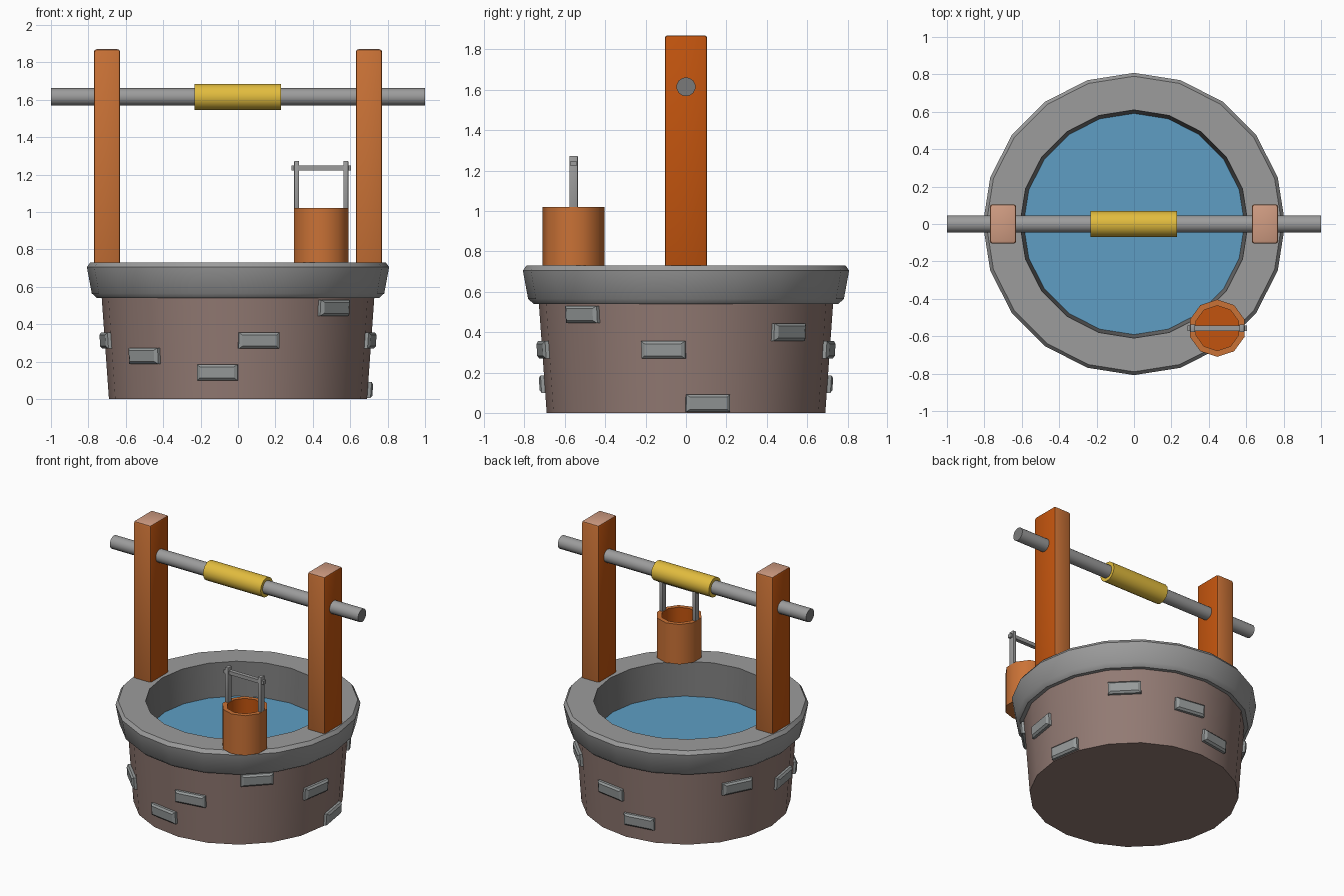
import bpy, bmesh, math
from mathutils import Vector

if "Cube" in bpy.data.objects:
    bpy.data.objects.remove(bpy.data.objects["Cube"])


def mat(name, r, g, b):
    m = bpy.data.materials.new(name)
    lin = [((c / 255 + 0.055) / 1.055) ** 2.4 for c in (r, g, b)]
    m.diffuse_color = (*lin, 1)
    m.use_nodes = True
    m.node_tree.nodes["Principled BSDF"].inputs["Base Color"].default_value = m.diffuse_color
    return m


STONE = mat("grey_stone", 156, 156, 156)
DARK = mat("dark_grey", 122, 122, 122)
WALL = mat("brown_wall", 146, 122, 115)
BRICK = mat("brick_grey", 150, 154, 154)
WOOD = mat("wood", 202, 114, 54)
DEEP = mat("deep_wood", 194, 84, 14)
END = mat("end_grain", 208, 156, 130)
WATER = mat("water_blue", 94, 158, 196)
ROPE = mat("rope_yellow", 226, 188, 62)


def finish(name, bm, mats, angle=40, rule=None):
    bmesh.ops.recalc_face_normals(bm, faces=bm.faces)
    bm.normal_update()
    if rule:
        for f in bm.faces:
            f.material_index = rule(f)
    me = bpy.data.meshes.new(name)
    bm.to_mesh(me)
    bm.free()
    for m in mats:
        me.materials.append(m)
    ob = bpy.data.objects.new(name, me)
    bpy.context.collection.objects.link(ob)
    bpy.ops.object.select_all(action='DESELECT')
    ob.select_set(True)
    bpy.context.view_layer.objects.active = ob
    bpy.ops.object.shade_smooth_by_angle(angle=math.radians(angle))
    return ob


def lathe(name, profile, n, mats, start=0, centre=(0, 0), closed=False, caps=(), rule=None):
    """Revolve (radius, z) points; caps lists the profile ends to fill."""
    bm = bmesh.new()
    rings = []
    for r, z in profile:
        rings.append([bm.verts.new((centre[0] + r * math.cos(start + 2 * math.pi * i / n),
                                    centre[1] + r * math.sin(start + 2 * math.pi * i / n), z))
                      for i in range(n)])
    pairs = list(zip(rings, rings[1:]))
    if closed:
        pairs.append((rings[-1], rings[0]))
    for a, b in pairs:
        for i in range(n):
            j = (i + 1) % n
            bm.faces.new((a[i], a[j], b[j], b[i]))
    for c in caps:
        bm.faces.new(rings[c])
    return finish(name, bm, mats, rule=rule)


def box(name, lo, hi, mats, bevel=0, rule=None):
    bm = bmesh.new()
    bmesh.ops.create_cube(bm, size=1)
    for v in bm.verts:
        v.co = Vector([(l + h) / 2 + c * (h - l) for l, h, c in zip(lo, hi, v.co)])
    if bevel:
        bmesh.ops.bevel(bm, geom=bm.edges[:], offset=bevel, segments=2, profile=0.5, affect='EDGES')
    return finish(name, bm, mats, rule=rule)


def rod(name, x0, x1, r, z, n, mats):
    bm = bmesh.new()
    bmesh.ops.create_cone(bm, cap_ends=True, segments=n, radius1=r, radius2=r, depth=x1 - x0)
    for v in bm.verts:
        v.co = Vector((v.co.z + (x0 + x1) / 2, v.co.x, v.co.y + z))
    return finish(name, bm, mats, rule=lambda f: len(mats) - 1 if abs(f.normal.x) > 0.9 else 0)


# Well wall, stone rim and water
lathe("well_wall", [(0.69, 0), (0.73, 0.56)], 20, [WALL], caps=(0,))
lathe("stone_rim", [(0.59, 0.47), (0.62, 0.54), (0.755, 0.54), (0.782, 0.565), (0.808, 0.705),
                    (0.79, 0.73), (0.61, 0.73)], 20, [STONE, DARK], closed=True,
      rule=lambda f: 1 if f.calc_center_median().xy.length < 0.605 else 0)
lathe("water", [(0.60, 0.485)], 20, [WATER], caps=(0,))

# Raised bricks: (facet angle, centre height)
for deg, z in [(279, .312), (225, .23), (261, .142), (315, .487), (-9, .312), (9, .048),
               (45, .40), (81, .312), (99, .142), (153, .40), (189, .312)]:
    a = math.radians(deg)
    out = Vector((math.cos(a), math.sin(a), 0))
    side = Vector((-math.sin(a), math.cos(a), 0))
    up = Vector((0, 0, 1)) + out * 0.07
    mid = out * (0.69 + 0.071 * z) * math.cos(math.pi / 20) + Vector((0, 0, z))
    bm = bmesh.new()
    rings = [[bm.verts.new(mid + out * d + side * sx * w + up * sz * h)
              for sx, sz in ((-1, -1), (1, -1), (1, 1), (-1, 1))]
             for d, w, h in ((-.02, .11, .043), (.018, .11, .043), (.03, .092, .03))]
    for p, q in zip(rings, rings[1:]):
        for i in range(4):
            bm.faces.new((p[i], p[(i + 1) % 4], q[(i + 1) % 4], q[i]))
    bm.faces.new(rings[0])
    bm.faces.new(rings[-1])
    finish("brick", bm, [BRICK], angle=20)


# Posts: end grain on top, deeper wood on the left and right faces
def post_rule(f):
    if abs(f.normal.z) > 0.7:
        return 2
    return 1 if abs(f.normal.x) > 0.75 else 0


for s, side in ((-1, "left"), (1, "right")):
    box(side + "_post", (s * 0.7 - 0.07, -0.105, 0.70), (s * 0.7 + 0.07, 0.105, 1.87),
        [WOOD, DEEP, END], 0.014, post_rule)

# Axle and wound rope
rod("axle", -1, 1, 0.047, 1.615, 14, [STONE, DARK])
rod("rope_drum", -0.233, 0.231, 0.07, 1.615, 16, [ROPE])

# Bucket, hollow, with its handle
BX, BY = 0.445, -0.557
lathe("bucket", [(0.153, 0.73), (0.153, 1.02), (0.12, 1.02), (0.12, 0.78)], 10, [WOOD, DEEP],
      start=math.pi / 2, centre=(BX, BY), caps=(0, -1),
      rule=lambda f: 1 if all((v.co.xy - Vector((BX, BY))).length < 0.125 for v in f.verts) else 0)
for s, side in ((-1, "left"), (1, "right")):
    x = BX + s * 0.132
    box("handle_" + side, (x - 0.013, BY - 0.021, 0.99), (x + 0.013, BY + 0.021, 1.273), [STONE], 0.004)
box("handle_bar", (BX - 0.16, BY - 0.014, 1.222), (BX + 0.16, BY + 0.014, 1.248), [STONE])
